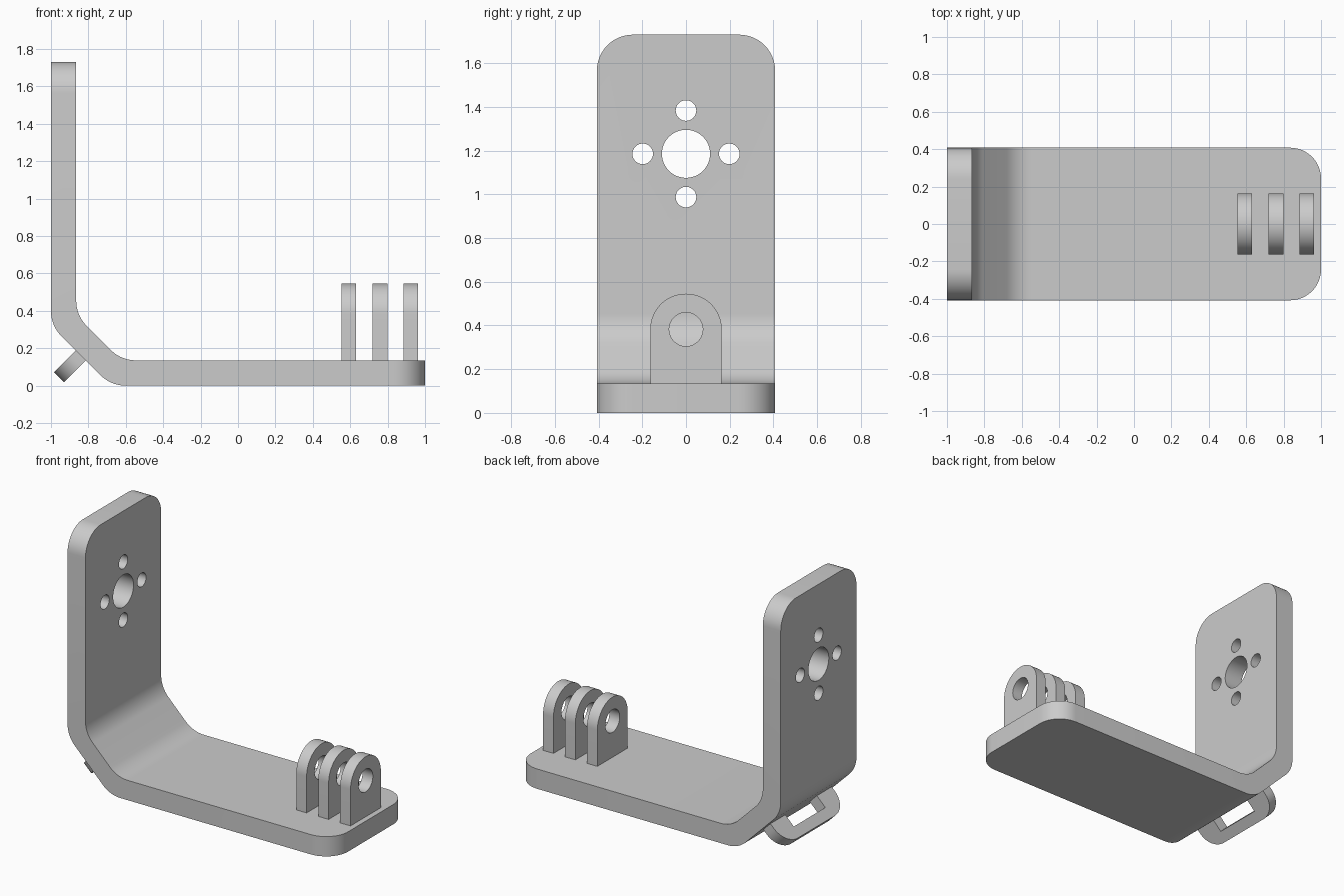
import bpy, bmesh, math
from mathutils import Vector

cube = bpy.data.objects.get("Cube")
if cube:
    bpy.data.objects.remove(cube, do_unlink=True)

grey = bpy.data.materials.new("plain grey")
grey.use_nodes = True
colour = (0.6, 0.6, 0.6, 1)
grey.diffuse_color = colour
grey.node_tree.nodes["Principled BSDF"].inputs["Base Color"].default_value = colour

X, Y, Z = Vector((1, 0, 0)), Vector((0, 1, 0)), Vector((0, 0, 1))


def fillet(corners, steps=12):
    """Outline from (u, v, radius) corners, with each corner rounded."""
    out = []
    for i, (u, v, r) in enumerate(corners):
        p = Vector((u, v))
        if r == 0:
            out.append(p)
            continue
        a = (Vector(corners[i - 1][:2]) - p).normalized()
        b = (Vector(corners[(i + 1) % len(corners)][:2]) - p).normalized()
        half = a.angle(b) / 2
        centre = p + (a + b).normalized() * r / math.sin(half)
        start = (p + a * r / math.tan(half) - centre).normalized()
        end = (p + b * r / math.tan(half) - centre).normalized()
        out += [centre + start.slerp(end, k / steps) * r for k in range(steps + 1)]
    return out


def circle(u, v, r, n=48):
    return [Vector((u + r * math.cos(k * math.tau / n), v + r * math.sin(k * math.tau / n)))
            for k in range(n)]


def prism(name, outline, depth, origin, U, V, round_edges=None, radius=0):
    """Extrude an outline in the U-V plane, centred on origin."""
    W = U.cross(V).normalized()
    bm = bmesh.new()
    face = bm.faces.new([bm.verts.new(origin + U * p.x + V * p.y - W * depth / 2) for p in outline])
    new = bmesh.ops.extrude_face_region(bm, geom=[face])["geom"]
    bmesh.ops.translate(bm, vec=W * depth, verts=[g for g in new if isinstance(g, bmesh.types.BMVert)])
    if round_edges:
        edges = [e for e in bm.edges if round_edges(e)]
        bmesh.ops.bevel(bm, geom=edges, offset=radius, segments=12, profile=0.5, affect='EDGES')
    bmesh.ops.recalc_face_normals(bm, faces=bm.faces)
    mesh = bpy.data.meshes.new(name)
    bm.to_mesh(mesh)
    bm.free()
    mesh.materials.append(grey)
    obj = bpy.data.objects.new(name, mesh)
    bpy.context.collection.objects.link(obj)
    return obj


def cut(obj, cutter):
    """Subtract the cutter and discard it."""
    cutter.hide_render = True
    mod = obj.modifiers.new("hole", 'BOOLEAN')
    mod.operation, mod.solver, mod.object = 'DIFFERENCE', 'EXACT', cutter
    with bpy.context.temp_override(object=obj, active_object=obj, selected_objects=[obj]):
        bpy.ops.object.modifier_apply(modifier=mod.name)
    bpy.data.objects.remove(cutter, do_unlink=True)


# Bent arm: upright plate, sloped bend and floor plate in one profile
top, thick, half_width, bend = 1.73, 0.135, 0.408, 0.19
profile = fillet([(-1, top, 0), (-1, 0.32, bend), (-0.68, 0, bend), (1, 0, 0), (1, thick, 0),
                  (-0.625, thick, bend), (thick - 1, 0.375, bend), (thick - 1, top, 0)])


def free_corner(edge):
    a, b = (v.co for v in edge.verts)
    across = abs(a.y - b.y) > 0.01
    at_top = min(a.z, b.z) > top - 0.001
    at_end = min(a.x, b.x) > 0.999
    return not across and (at_top or at_end)


arm = prism("bent_arm", profile, 2 * half_width, Vector(), X, Z, free_corner, 0.165)

# Motor mount holes in the upright plate
hole_z, spread = 1.185, 0.198
for y, z, r in [(0, 0, 0.11), (spread, 0, 0.047), (-spread, 0, 0.047),
                (0, spread, 0.047), (0, -spread, 0.047)]:
    cut(arm, prism("cutter", circle(y, hole_z + z, r), 0.5, -X, Y, Z))
parts = [arm]

# Three hinge lugs with a common pin hole
for name, x in (("inner", 0.593), ("middle", 0.759), ("outer", 0.924)):
    w = 0.1635
    shape = fillet([(-w, 0.1, 0), (w, 0.1, 0), (w, 0.545, 0.163), (-w, 0.545, 0.163)], 20)
    lug = prism(name + "_hinge_lug", shape, 0.078, X * x, Y, Z)
    cut(lug, prism("cutter", circle(0, 0.382, 0.077), 0.3, X * x, Y, Z))
    parts.append(lug)

# Slotted strap loop under the sloped bend
out = Vector((-1, 0, -1)).normalized()
base = Vector((-0.841, 0, 0.161))
w, length = 0.33, 0.164
loop = prism("strap_loop", fillet([(-w, -0.04, 0), (w, -0.04, 0), (w, length, 0.13), (-w, length, 0.13)]),
             0.077, base, Y, out)
slot = fillet([(-0.17, 0, 0), (0.17, 0, 0), (0.17, 0.09, 0), (-0.17, 0.09, 0)])
cut(loop, prism("cutter", slot, 0.3, base, Y, out))
parts.append(loop)

# Smooth the rounded surfaces, keep the edges sharp
bpy.ops.object.select_all(action='DESELECT')
for obj in parts:
    obj.select_set(True)
bpy.context.view_layer.objects.active = arm
bpy.ops.object.shade_smooth_by_angle(angle=math.radians(30))
